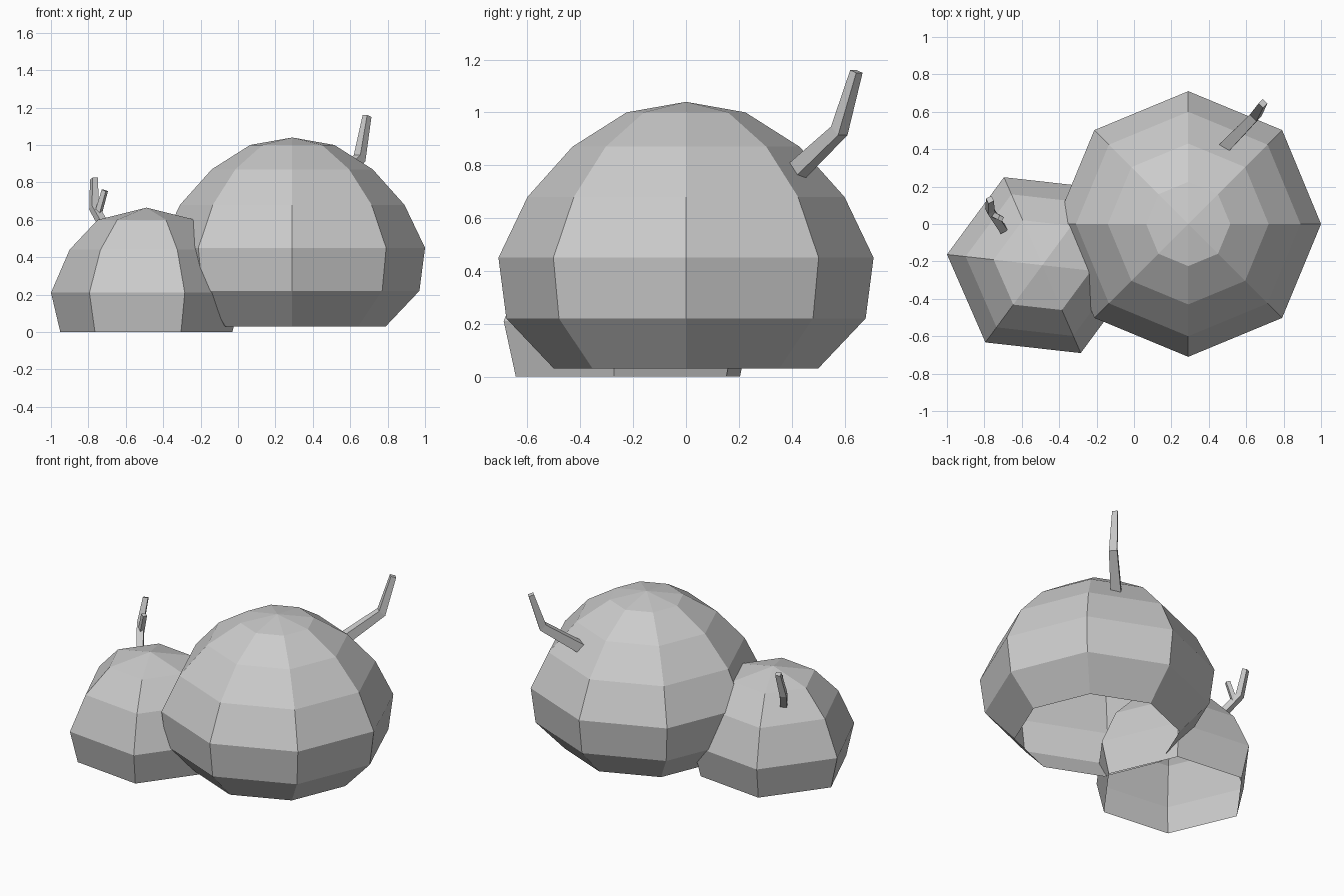
import bpy, bmesh
from math import cos, sin, radians, tau
from mathutils import Vector

if "Cube" in bpy.data.objects:
    bpy.data.objects.remove(bpy.data.objects["Cube"])


def make_object(name, bm):
    mesh = bpy.data.meshes.new(name)
    bm.to_mesh(mesh)
    bm.free()
    obj = bpy.data.objects.new(name, mesh)
    bpy.context.collection.objects.link(obj)
    return obj


def bridge(bm, a, b):
    n = len(a)
    for i in range(n):
        bm.faces.new((a[i], a[(i + 1) % n], b[(i + 1) % n], b[i]))


def dome(name, center, sides, turn, profile, apex):
    """Faceted dome from (radius, height) rings, open underneath."""
    bm = bmesh.new()
    rings = []
    for r, z in profile:
        angles = [radians(turn) + tau * i / sides for i in range(sides)]
        rings.append([bm.verts.new((center[0] + r * cos(a), center[1] + r * sin(a), z))
                      for a in angles])
    for low, high in zip(rings, rings[1:]):
        bridge(bm, low, high)
    top = bm.verts.new((center[0], center[1], apex))
    for i in range(sides):
        bm.faces.new((rings[-1][i], rings[-1][(i + 1) % sides], top))
    return make_object(name, bm)


def twig(name, path, widths, side):
    """Square tapered stick along a bent path."""
    bm = bmesh.new()
    pts = [Vector(p) for p in path]
    side = Vector(side).normalized()
    rings = []
    for i, (p, w) in enumerate(zip(pts, widths)):
        tangent = (pts[min(i + 1, len(pts) - 1)] - pts[max(i - 1, 0)]).normalized()
        depth = tangent.cross(side).normalized() * w / 2
        across = side * w / 2
        rings.append([bm.verts.new(p + across * u + depth * v)
                      for u, v in ((-1, -1), (1, -1), (1, 1), (-1, 1))])
    for low, high in zip(rings, rings[1:]):
        bridge(bm, low, high)
    bm.faces.new(rings[0])
    bm.faces.new(rings[-1])
    bmesh.ops.recalc_face_normals(bm, faces=bm.faces)
    return make_object(name, bm)


# Foliage mounds
dome("large_bush", (0.29, 0), 8, 0,
     [(0.5, 0.03), (0.68, 0.22), (0.71, 0.45), (0.6, 0.68), (0.43, 0.87), (0.225, 1.0)], 1.04)
dome("small_bush", (-0.49, -0.22), 6, 53.6,
     [(0.463, 0), (0.513, 0.21), (0.413, 0.44), (0.262, 0.6)], 0.665)

# Bare twigs poking out of the foliage
twig("large_twig", [(0.46, 0.385, 0.745), (0.65, 0.58, 0.93), (0.69, 0.645, 1.155)],
     (0.065, 0.05, 0.034), (1, -1, 0))
twig("small_twig", [(-0.70, -0.03, 0.54), (-0.77, 0.075, 0.665), (-0.77, 0.13, 0.82)],
     (0.042, 0.04, 0.032), (1, 0.5, 0))
twig("small_twig_branch", [(-0.75, 0.05, 0.625), (-0.712, 0.03, 0.757)],
     (0.03, 0.026), (0.5, 1, 0))
